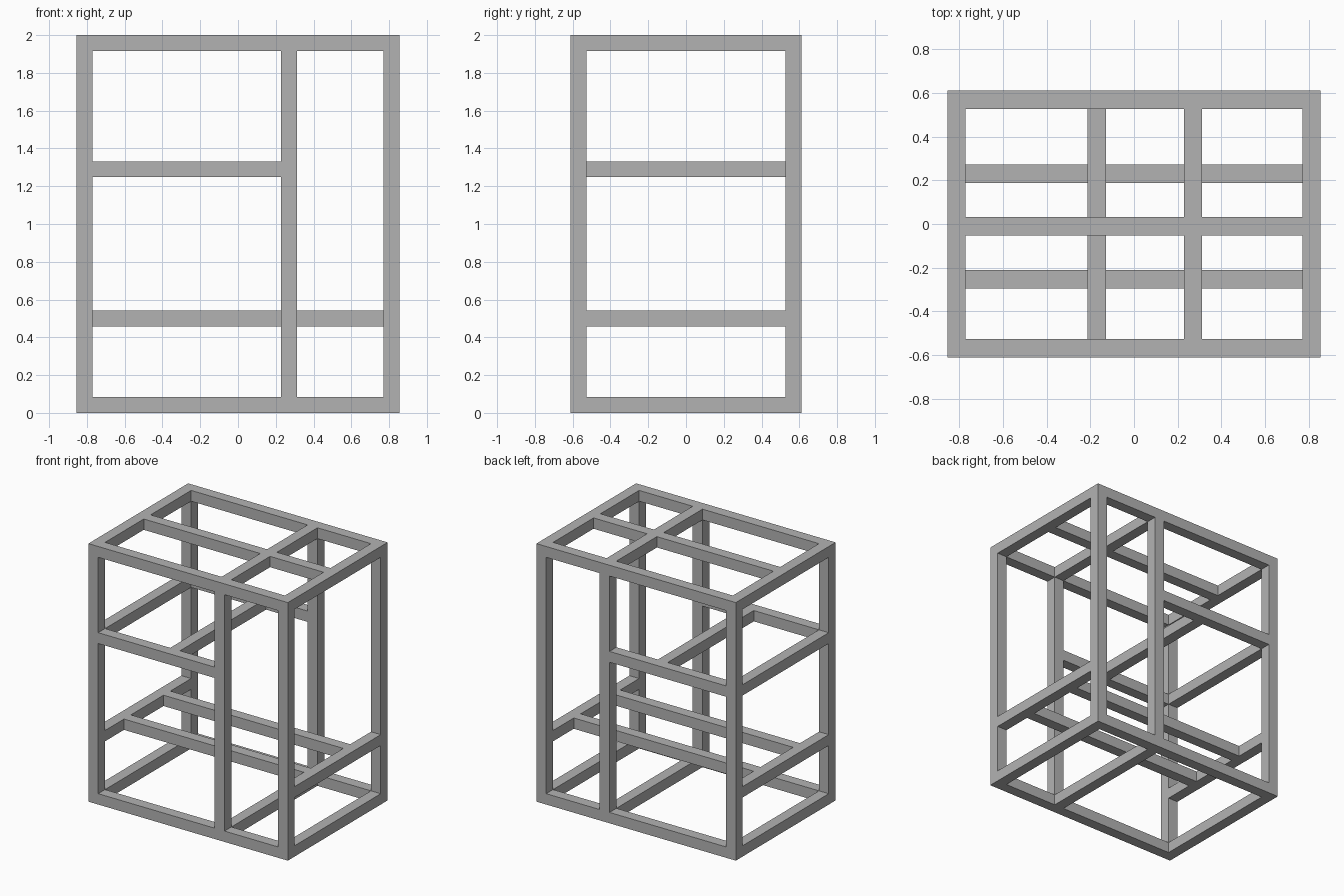
import bpy
from mathutils import Vector

cube = bpy.data.objects.get("Cube")
if cube:
    bpy.data.objects.remove(cube, do_unlink=True)

# Overall size and square bar thickness
W, D, H, T = 1.71, 1.222, 2.0, 0.084
X, Y = (W - T) / 2, (D - T) / 2          # centre lines of the outer posts
LOW, TOP = T / 2, H - T / 2              # centre heights of bottom and top frames
SHELF, MID = 0.5, 1.29                   # centre heights of the inner levels
POST_X, MID_X = 0.27, -0.17

grey = bpy.data.materials.new("grey_metal")
grey.use_nodes = True
colour = (0.45, 0.45, 0.45, 1)
grey.diffuse_color = colour
grey.node_tree.nodes["Principled BSDF"].inputs["Base Color"].default_value = colour


def bar(name, start, end):
    """Square bar between two points on an axis-parallel centre line."""
    a, b = Vector(start), Vector(end)
    bpy.ops.mesh.primitive_cube_add(size=1, location=(a + b) / 2)
    ob = bpy.context.object
    ob.name = name
    size = [abs(d) if abs(d) > 1e-6 else T for d in b - a]
    for v in ob.data.vertices:
        v.co = [c * s for c, s in zip(v.co, size)]
    ob.data.materials.append(grey)


def bar_x(name, x0, x1, y, z):
    bar(name, (x0, y, z), (x1, y, z))


def bar_y(name, x, z, y0=-Y + T / 2, y1=Y - T / 2):
    bar(name, (x, y0, z), (x, y1, z))


XI = X - T / 2                           # inner face of the side frames

# Front and back frames: posts, rails and the middle rail
for side, y in (("front", -Y), ("back", Y)):
    for name, x in (("right", -X), ("left", X)):
        bar(f"{side}_{name}_post", (x, y, 0), (x, y, H))
    bar(f"{side}_inner_post", (POST_X, y, T), (POST_X, y, H - T))
    bar_x(f"{side}_bottom_rail", -XI, XI, y, LOW)
    bar_x(f"{side}_top_rail", -XI, XI, y, TOP)
    bar_x(f"{side}_middle_rail", -XI, POST_X - T / 2, y, MID)

# Side frames
for name, x in (("right", -X), ("left", X)):
    for level, z in (("bottom", LOW), ("shelf", SHELF), ("top", TOP)):
        bar_y(f"{name}_{level}_rail", x, z)
bar_y("right_middle_rail", -X, MID)

# Inner cross bars
bar_y("bottom_cross_bar", POST_X, LOW)
bar_y("top_cross_bar", POST_X, TOP)
bar_y("middle_cross_bar", MID_X, MID)

# Lengthwise bars: two shelf supports and the split top bar
bar_x("front_shelf_support", -XI, XI, -0.253, SHELF)
bar_x("back_shelf_support", -XI, XI, 0.231, SHELF)
bar_x("top_long_bar_right", -XI, POST_X - T / 2, -0.011, TOP)
bar_x("top_long_bar_left", POST_X + T / 2, XI, -0.011, TOP)
